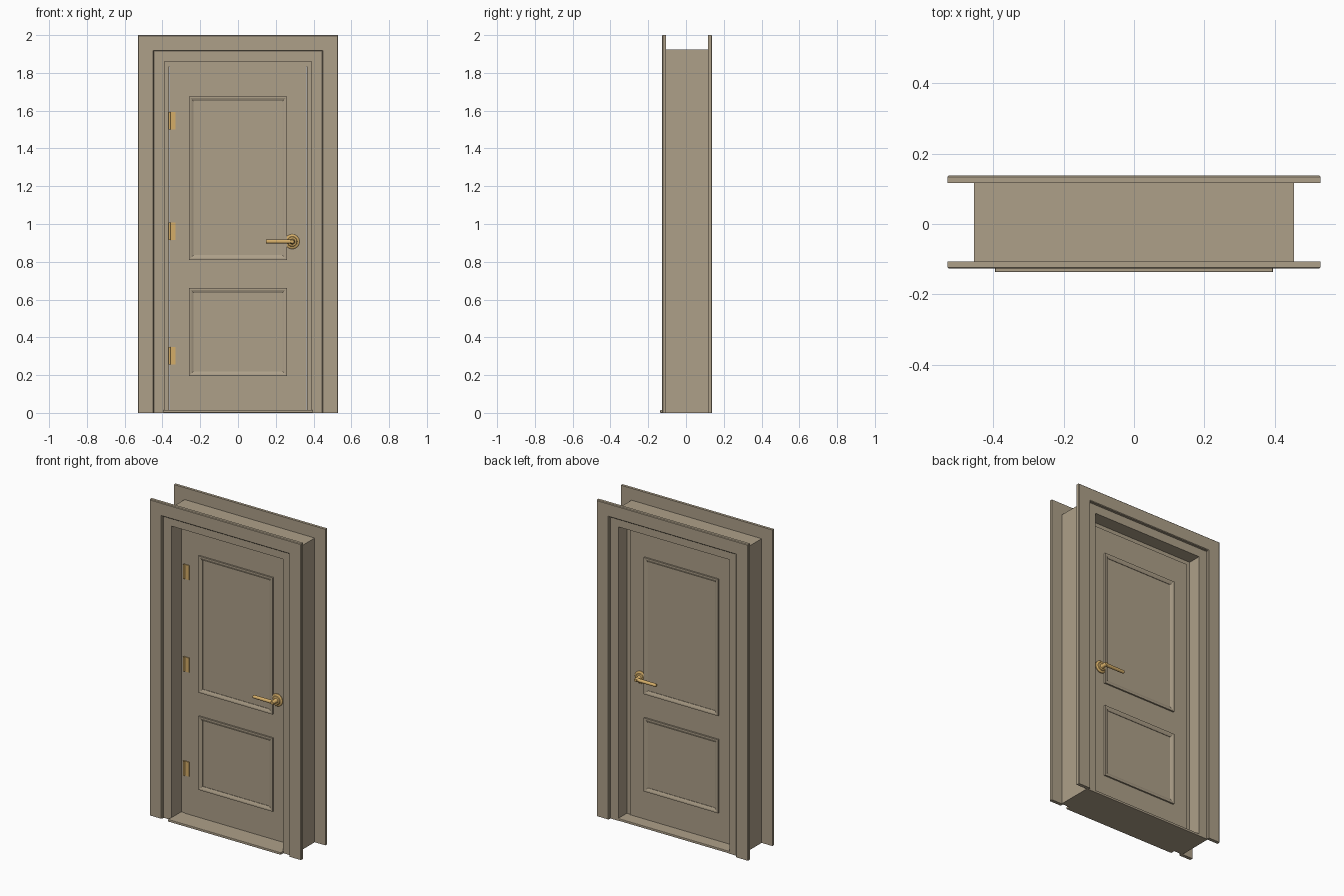
import bpy, bmesh, math
from mathutils import Matrix, Vector

if "Cube" in bpy.data.objects:
    bpy.data.objects.remove(bpy.data.objects["Cube"])


def material(name, rgb):
    m = bpy.data.materials.new(name)
    m.diffuse_color = (*rgb, 1)
    m.use_nodes = True
    m.node_tree.nodes["Principled BSDF"].inputs["Base Color"].default_value = m.diffuse_color
    return m


PAINT = material("taupe_paint", (0.42, 0.35, 0.25))
BRASS = material("brass", (0.66, 0.42, 0.14))


def finish(name, bm, mat, bevel=0, smooth=False):
    bmesh.ops.recalc_face_normals(bm, faces=bm.faces)
    me = bpy.data.meshes.new(name)
    bm.to_mesh(me)
    bm.free()
    me.materials.append(mat)
    ob = bpy.data.objects.new(name, me)
    bpy.context.collection.objects.link(ob)
    if bevel:
        mod = ob.modifiers.new("soft_edges", 'BEVEL')
        mod.width, mod.segments = bevel, 2
    if smooth:
        bpy.ops.object.select_all(action='DESELECT')
        ob.select_set(True)
        bpy.context.view_layer.objects.active = ob
        bpy.ops.object.shade_smooth_by_angle(angle=math.radians(40))
    return ob


def box(name, x0, x1, y0, y1, z0, z1, mat, bevel=0):
    bm = bmesh.new()
    bmesh.ops.create_cube(bm, size=1)
    for v in bm.verts:
        v.co = ((x0 + x1) / 2 + v.co.x * (x1 - x0),
                (y0 + y1) / 2 + v.co.y * (y1 - y0),
                (z0 + z1) / 2 + v.co.z * (z1 - z0))
    return finish(name, bm, mat, bevel)


def surround(name, half, bottom, top, profile, closed=False):
    """Mitred frame: profile is (distance outward from opening, y)."""
    bm = bmesh.new()
    rings = []
    for sx, up in ((-1, 0), (-1, 1), (1, 1), (1, 0)):
        ring = []
        for d, y in profile:
            z = top + d if up else (bottom - d if closed else bottom)
            ring.append(bm.verts.new((sx * (half + d), y, z)))
        rings.append(ring)
    n = len(profile)
    for i in range(4 if closed else 3):
        a, b = rings[i], rings[(i + 1) % 4]
        for j in range(n):
            k = (j + 1) % n
            bm.faces.new((a[j], a[k], b[k], b[j]))
    if not closed:
        bm.faces.new(rings[0])
        bm.faces.new(rings[3])
    return finish(name, bm, PAINT)


def rect(w, y0, y1):
    return [(0, y0), (w, y0), (w, y1), (0, y1)]


# Jamb, stop and casings on both sides
surround("jamb", 0.39, 0, 1.86, rect(0.065, -0.108, 0.12))
surround("door_stop", 0.365, 0.0, 1.835, rect(0.025, -0.010, 0.035))
for name, wall, out in (("front_casing", -0.106, -0.127), ("back_casing", 0.117, 0.138)):
    s = math.copysign(0.004, out)
    surround(name, 0.445, 0, 1.915, [
        (0, wall), (0, out - s), (0.004, out), (0.081, out), (0.085, out - s), (0.085, wall)])

# Threshold
box("threshold", -0.395, 0.395, -0.137, 0.12, 0, 0.015, PAINT, 0.003)

# Door leaf
FRONT, BACK = -0.016, 0.042
box("door_leaf", -0.363, 0.363, FRONT, BACK, 0.016, 1.833, PAINT)

# Rounded panel mouldings on both faces
for side, face, s in (("front", FRONT, -1), ("back", BACK, 1)):
    for part, z0, z1 in (("upper", 0.81, 1.675), ("lower", 0.195, 0.66)):
        prof = [(0, face - s * 0.002), (0, face + s * 0.003), (0.008, face + s * 0.007),
                (0.016, face + s * 0.010), (0.025, face + s * 0.010), (0.025, face - s * 0.002)]
        surround(f"{side}_{part}_panel_moulding", 0.235, z0 + 0.025, z1 - 0.025, prof, True)

# Hinges: leaf plate with a knuckle
for i, z in enumerate((0.303, 0.962, 1.547)):
    box(f"hinge_plate_{i + 1}", -0.366, -0.33, FRONT - 0.005, FRONT + 0.002, z - 0.046, z + 0.046, BRASS)
    bm = bmesh.new()
    bmesh.ops.create_cone(bm, cap_ends=True, segments=16, radius1=0.006, radius2=0.006, depth=0.092,
                          matrix=Matrix.Translation((-0.363, FRONT - 0.006, z)))
    finish(f"hinge_knuckle_{i + 1}", bm, BRASS, smooth=True)


def turned(name, x, z, face, s, profile, segs=32):
    """Lathe (radius, distance from the door face) around the y axis."""
    bm = bmesh.new()
    vs = [bm.verts.new((x + r, face + s * d, z)) for r, d in profile]
    es = [bm.edges.new(p) for p in zip(vs, vs[1:])]
    bmesh.ops.spin(bm, geom=vs + es, cent=(x, 0, z), axis=(0, 1, 0), angle=math.tau, steps=segs)
    bmesh.ops.remove_doubles(bm, verts=bm.verts, dist=1e-5)
    finish(name, bm, BRASS, smooth=True)


# Lever handles on both faces
HX, HZ = 0.287, 0.907
for side, face, s in (("front", FRONT, -1), ("back", BACK, 1)):
    turned(f"{side}_rosette", HX, HZ, face, s, [
        (0, -0.002), (0.039, -0.002), (0.039, 0.005), (0.035, 0.009), (0.027, 0.010),
        (0.024, 0.014), (0.015, 0.016), (0.012, 0.020), (0.012, 0.050), (0.009, 0.054), (0, 0.054)])
    # Tapered round lever pointing to the hinge side
    bm = bmesh.new()
    bmesh.ops.create_cone(bm, cap_ends=True, segments=20, radius1=0.011, radius2=0.010, depth=0.145,
                          matrix=Matrix.Translation((HX - 0.067, face + s * 0.042, HZ))
                          @ Matrix.Rotation(-math.pi / 2, 4, 'Y'))
    finish(f"{side}_lever", bm, BRASS, bevel=0.003, smooth=True)
